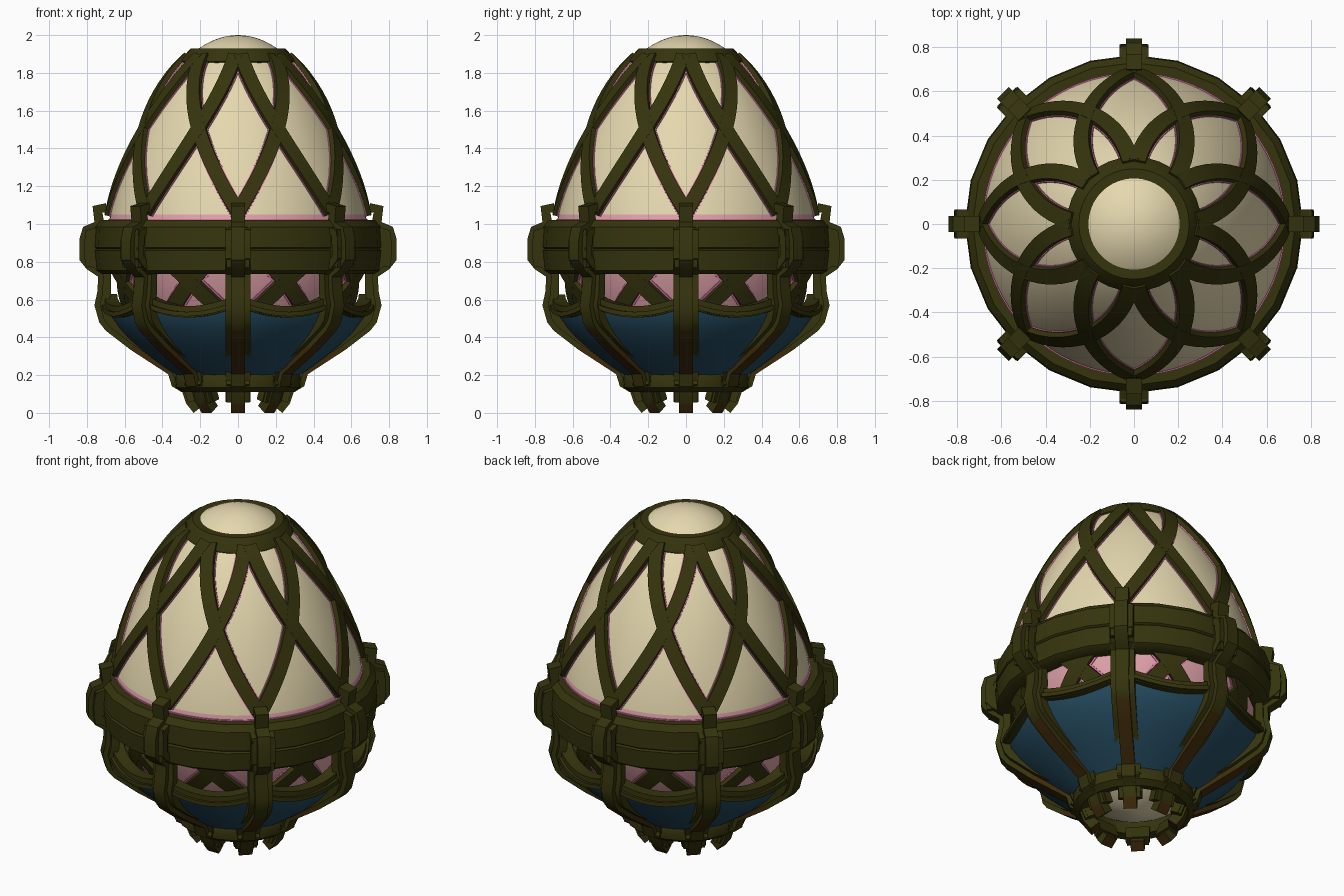
import bpy, bmesh
from math import sin, cos, pi, radians
from mathutils import Vector

cube = bpy.data.objects.get("Cube")
if cube:
    bpy.data.objects.remove(cube, do_unlink=True)


def material(name, color):
    m = bpy.data.materials.new(name)
    m.use_nodes = True
    m.diffuse_color = (*color, 1)
    m.node_tree.nodes["Principled BSDF"].inputs["Base Color"].default_value = (*color, 1)
    return m


CREAM = material("cream shell", (0.79, 0.69, 0.43))
PALE_PINK = material("pale pink blush", (0.76, 0.37, 0.41))
PINK = material("pink glow", (0.76, 0.19, 0.42))
OLIVE = material("dark olive metal", (0.036, 0.034, 0.004))
RUST = material("rusty metal", (0.048, 0.023, 0.003))
BLUE = material("deep blue enamel", (0.018, 0.07, 0.115))


def finish(name, bm, mats, rule=None, closed=True):
    bmesh.ops.remove_doubles(bm, verts=bm.verts, dist=0.0005)
    if closed:
        bmesh.ops.recalc_face_normals(bm, faces=bm.faces)
    if rule:
        for f in bm.faces:
            f.material_index = int(rule(f.calc_center_median()))
    mesh = bpy.data.meshes.new(name)
    bm.to_mesh(mesh)
    bm.free()
    ob = bpy.data.objects.new(name, mesh)
    bpy.context.collection.objects.link(ob)
    for m in mats:
        mesh.materials.append(m)
    bpy.ops.object.select_all(action='DESELECT')
    ob.select_set(True)
    bpy.context.view_layer.objects.active = ob
    bpy.ops.object.shade_smooth_by_angle(angle=radians(35))


def polar(r, a, z):
    # angle 0 is the front, counted anticlockwise
    return Vector((r * sin(a), -r * cos(a), z))


def lathe(bm, rows, segs, close=False):
    """rows: functions or (r, z) pairs, each swept around the z axis."""
    rings = []
    for row in rows:
        ring = []
        for j in range(segs):
            a = 2 * pi * j / segs
            r, z = row(a) if callable(row) else row
            ring.append(bm.verts.new(polar(r, a, z)))
        rings.append(ring)
    if close:
        rings.append(rings[0])
    for low, high in zip(rings, rings[1:]):
        for j in range(segs):
            k = (j + 1) % segs
            bm.faces.new((low[j], low[k], high[k], high[j]))


def sweep(bm, points, normals, half, depth):
    """Flat bar along points, outer face on the points, sunk by depth."""
    rings = []
    last = len(points) - 1
    for i, (p, n) in enumerate(zip(points, normals)):
        t = points[min(i + 1, last)] - points[max(i - 1, 0)]
        s = t.cross(n).normalized() * half
        rings.append([bm.verts.new(v) for v in
                      (p - s, p + s, p + s - n * depth, p - s - n * depth)])
    for a, b in zip(rings, rings[1:]):
        for j in range(4):
            k = (j + 1) % 4
            bm.faces.new((a[j], a[k], b[k], b[j]))
    bm.faces.new(rings[0])
    bm.faces.new(rings[-1][::-1])


# Egg shell, blushing just above the belt and all through the gap below it
WIDEST, TOP, BOTTOM = 0.95, 2.0, 0.1


def egg_radius(z):
    if z > WIDEST:
        t, p, q = (z - WIDEST) / (TOP - WIDEST), 1.36, 0.5
    else:
        t, p, q = (WIDEST - z) / (WIDEST - BOTTOM), 1.8, 0.6
    return 0.69 * max(0, 1 - t ** p) ** q


def egg_normal(z, a):
    slope = (egg_radius(z + 0.01) - egg_radius(z - 0.01)) / 0.02
    return polar(1, a, -slope).normalized()


heights = [1.05 - 0.95 * cos(pi * i / 56) for i in range(57)] + [1.05, 1.0, 0.76]
bm = bmesh.new()
lathe(bm, [(egg_radius(z), z) for z in sorted(heights)], 64)
finish("egg_shell", bm, [CREAM, PALE_PINK],
       lambda c: 1.0 < c.z < 1.05 or 0.5 < c.z < 0.76)


# Crossing straps over the shell, with thin glowing edges beneath
def lattice(name, mat, z0, z1, turn, half, lift, depth):
    bm = bmesh.new()
    for k in range(8):
        for side in (-1, 1):
            pts, nors = [], []
            for i in range(19):
                t = i / 18
                z = z0 + (z1 - z0) * t
                a = k * pi / 4 + side * turn * t
                n = egg_normal(z, a)
                pts.append(polar(egg_radius(z), a, z) + n * lift)
                nors.append(n)
            sweep(bm, pts, nors, half, depth)
    finish(name, bm, [mat])


lattice("upper_straps", OLIVE, 1.06, 1.88, radians(42), 0.038, 0.03, 0.05)
lattice("upper_strap_glow", PINK, 1.06, 1.86, radians(41), 0.043, 0.004, 0.008)
lattice("lower_straps", OLIVE, 0.95, 0.45, radians(45), 0.042, 0.03, 0.05)
lattice("lower_strap_glow", PINK, 0.95, 0.45, radians(45), 0.052, 0.004, 0.008)


# Revolved metal rings
def ring(name, profile, segs, mat=OLIVE):
    bm = bmesh.new()
    lathe(bm, profile, segs, close=True)
    finish(name, bm, [mat])


ring("top_collar", [(0.28, 1.84), (0.305, 1.86), (0.3, 1.875), (0.25, 1.93),
                    (0.19, 1.93), (0.18, 1.9)], 32)
ring("belt", [(0.66, 0.735), (0.725, 0.735), (0.755, 0.755), (0.765, 0.86),
              (0.755, 0.868), (0.765, 0.876), (0.76, 0.985), (0.73, 1.02),
              (0.66, 1.02)], 24)
ring("belt_glow", [(0.66, 1.018), (egg_radius(1.03) + 0.006, 1.018),
                   (egg_radius(1.03) + 0.006, 1.027), (0.66, 1.027)], 64, PINK)
ring("base_ring", [(0.25, 0.12), (0.30, 0.11), (0.335, 0.135), (0.34, 0.19),
                   (0.33, 0.21), (0.26, 0.2)], 24)


# Blue cup with a scalloped rim
def cup_radius(z):
    return 0.30 + 0.39 * sin(pi / 2 * (z - 0.18) / 0.42)


def rim_height(a):
    return 0.60 - 0.065 * abs(sin(4 * a)) ** 0.8


def cup_row(t):
    def row(a):
        z = 0.17 + (rim_height(a) - 0.17) * t
        return cup_radius(z), z
    return row


bm = bmesh.new()
lathe(bm, [cup_row(i / 10) for i in range(11)], 64)
finish("blue_cup", bm, [BLUE], closed=False)

angles = [2 * pi * i / 96 for i in range(97)]
for name, half, out, drop in (("cup_rim", 0.03, 0.02, 0), ("cup_rim_bead", 0.012, 0.035, 0.012)):
    bm = bmesh.new()
    pts = [polar(cup_radius(rim_height(a)) + out, a, rim_height(a) - drop) for a in angles]
    sweep(bm, pts, [polar(1, a, 0) for a in angles], half, 0.07)
    finish(name, bm, [OLIVE])

# Eight ribs: a wide backing bar and a narrow raised ridge, ending in feet
RIB = [(0.70, 1.11), (0.77, 1.095), (0.76, 1.01), (0.82, 0.985), (0.84, 0.92),
       (0.84, 0.81), (0.80, 0.76), (0.74, 0.72), (0.745, 0.64), (0.76, 0.57),
       (0.735, 0.48), (0.70, 0.435), (0.57, 0.335), (0.37, 0.205), (0.35, 0.14),
       (0.295, 0.11), (0.275, 0.05), (0.235, 0.0)]


def ribs(name, path, half, inset, depth, rule=None):
    bm = bmesh.new()
    last = len(path) - 1
    for k in range(8):
        a = k * pi / 4
        pts, nors = [], []
        for i, (r, z) in enumerate(path):
            r0, z0 = path[max(i - 1, 0)]
            r1, z1 = path[min(i + 1, last)]
            n = polar(z0 - z1, a, r1 - r0).normalized()
            pts.append(polar(r, a, z) - n * inset)
            nors.append(n)
        sweep(bm, pts, nors, half, depth)
    finish(name, bm, [OLIVE, RUST], rule)


ribs("rib_ridges", RIB, 0.037, 0.0, 0.06, lambda c: 0.2 < c.z < 0.4 or c.z < 0.04)
ribs("rib_backings", RIB[2:-1], 0.066, 0.028, 0.045)
ribs("belt_clamps", [(0.805, 0.97), (0.815, 0.87), (0.805, 0.77)], 0.06, 0.0, 0.12)
ribs("foot_blocks", RIB[-4:-1], 0.06, 0.012, 0.06)
